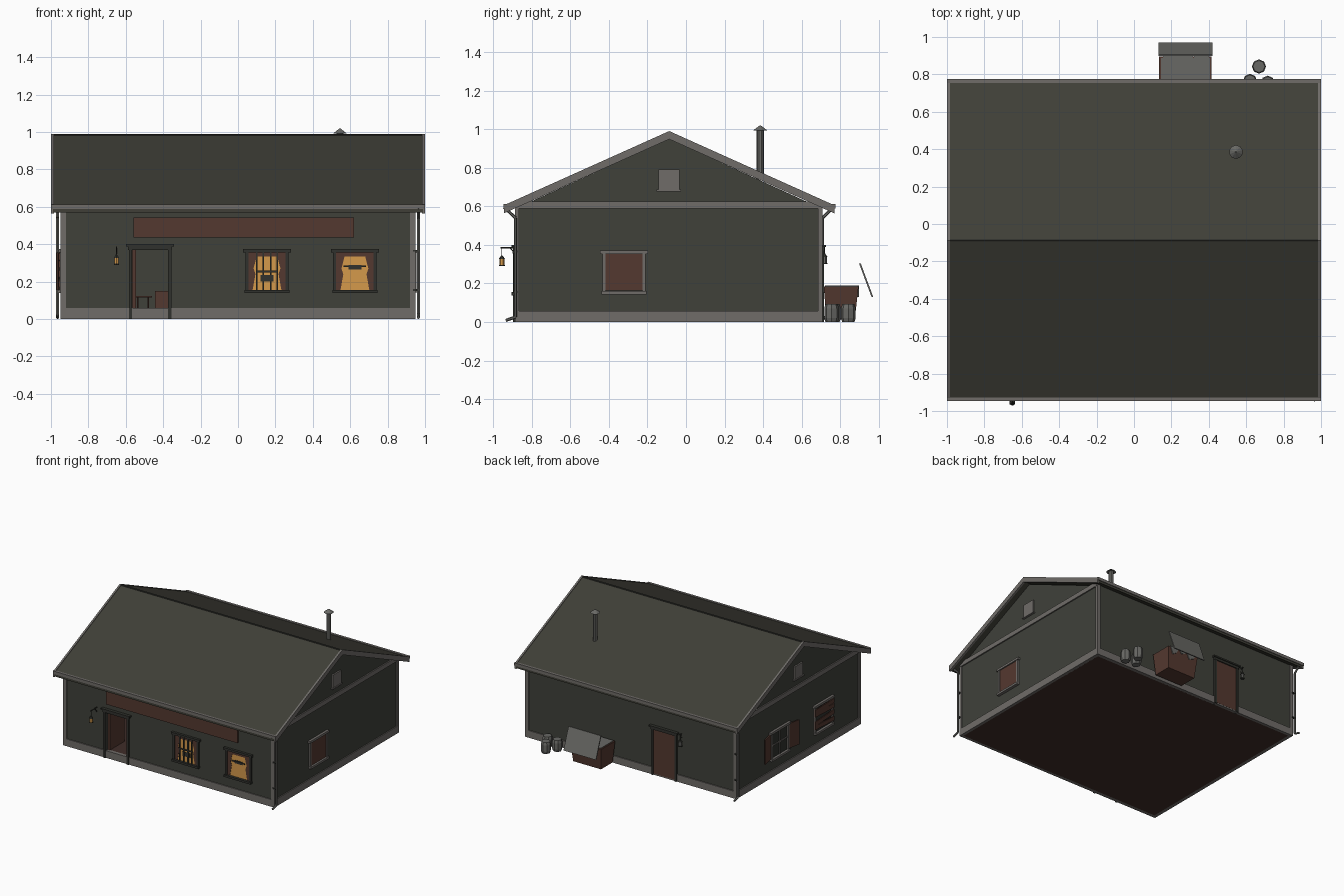
import bpy, bmesh, math
from mathutils import Vector

cube = bpy.data.objects.get("Cube")
if cube:
    bpy.data.objects.remove(cube, do_unlink=True)


def material(name, rgb):
    m = bpy.data.materials.new(name)
    m.use_nodes = True
    m.diffuse_color = (*rgb, 1)
    m.node_tree.nodes["Principled BSDF"].inputs["Base Color"].default_value = (*rgb, 1)
    return m


WALL = material("wall_green_grey", (0.05, 0.052, 0.042))
ROOF = material("roof_olive", (0.05, 0.049, 0.038))
TRIM = material("trim_grey", (0.16, 0.15, 0.14))
DARK = material("dark_frame", (0.03, 0.031, 0.026))
WOOD = material("red_brown_wood", (0.088, 0.04, 0.029))
FLOOR = material("dark_floor", (0.05, 0.026, 0.022))
GLOW = material("amber_glow", (0.66, 0.32, 0.07))
METAL = material("weathered_metal", (0.14, 0.14, 0.13))

# Wall planes: (u along wall, d outward from wall, z)
SIDES = {
    "front": lambda u, d, z: (u, -0.88 - d, z),
    "back": lambda u, d, z: (u, 0.70 + d, z),
    "left": lambda u, d, z: (0.94 + d, u, z),
    "right": lambda u, d, z: (-0.94 - d, u, z),
}


def finish(name, bm, mat):
    bmesh.ops.recalc_face_normals(bm, faces=bm.faces)
    me = bpy.data.meshes.new(name)
    bm.to_mesh(me)
    bm.free()
    me.materials.append(mat)
    ob = bpy.data.objects.new(name, me)
    bpy.context.collection.objects.link(ob)
    return ob


def plate(name, side, pts, d0, d1, mat):
    """Extrude a (u, z) outline outward from a wall."""
    bm = bmesh.new()
    f = SIDES[side]
    a = [bm.verts.new(f(u, d0, z)) for u, z in pts]
    b = [bm.verts.new(f(u, d1, z)) for u, z in pts]
    bm.faces.new(a)
    bm.faces.new(b)
    for i in range(len(pts)):
        j = (i + 1) % len(pts)
        bm.faces.new((a[i], a[j], b[j], b[i]))
    return finish(name, bm, mat)


def rect(name, side, u0, u1, z0, z1, d0, d1, mat):
    return plate(name, side, [(u0, z0), (u1, z0), (u1, z1), (u0, z1)], d0, d1, mat)


def box(name, x0, x1, y0, y1, z0, z1, mat):
    return rect(name, "back", x0, x1, z0, z1, y0 - 0.70, y1 - 0.70, mat)


def rod(name, p, q, r, mat, sides=6, r2=None):
    p, q = Vector(p), Vector(q)
    bm = bmesh.new()
    bmesh.ops.create_cone(bm, cap_ends=True, segments=sides, radius1=r,
                          radius2=r if r2 is None else r2, depth=(q - p).length)
    rot = (q - p).to_track_quat("Z", "Y").to_matrix().to_4x4()
    bm.transform(rot)
    bmesh.ops.translate(bm, verts=bm.verts, vec=(p + q) / 2)
    return finish(name, bm, mat)


# Foundation, floor and walls
for s, a, b in (("front", -0.94, 0.94), ("back", -0.94, 0.94),
                ("left", -0.88, 0.70), ("right", -0.88, 0.70)):
    rect(s + "_foundation", s, a, b, 0, 0.058, -0.02, 0.008, TRIM)
box("floor", -0.925, 0.925, -0.865, 0.685, 0, 0.055, FLOOR)
rect("front_wall_right", "front", -0.94, -0.565, 0.05, 0.6, -0.02, 0, WALL)
rect("front_wall_left", "front", -0.375, 0.94, 0.05, 0.6, -0.02, 0, WALL)
rect("front_wall_over_door", "front", -0.565, -0.375, 0.375, 0.6, -0.02, 0, WALL)
rect("back_wall", "back", -0.94, 0.94, 0.05, 0.6, -0.02, 0, WALL)
gable = [(-0.88, 0.05), (0.70, 0.05), (0.70, 0.59), (-0.087, 0.95), (-0.88, 0.59)]
for s in ("left", "right"):
    plate(s + "_gable_wall", s, gable, -0.02, 0, WALL)
    rect(s + "_gable_band", s, -0.88, 0.70, 0.588, 0.625, 0, 0.01, TRIM)
    rect(s + "_gable_vent", s, -0.143, -0.035, 0.685, 0.79, 0, 0.012, TRIM)
    rect(s + "_vent_sill", s, -0.152, -0.026, 0.677, 0.687, 0, 0.018, TRIM)
for x in (-1, 1):
    for y0, y1 in ((-0.888, -0.865), (0.685, 0.708)):
        box("corner_board", min(x * 0.92, x * 0.948), max(x * 0.92, x * 0.948), y0, y1, 0, 0.6, TRIM)


# Roof slab with rake trim, ridge and gutters
def chevron(up, thick):
    top = [(-0.945, 0.6 + up), (-0.087, 0.985 + up), (0.77, 0.6 + up)]
    return top + [(y, z - thick) for y, z in reversed(top)]


plate("roof", "left", chevron(0, 0.03), -1.93, 0.05, ROOF)
plate("left_rake", "left", chevron(0.005, 0.042), 0.045, 0.06, TRIM)
plate("right_rake", "right", chevron(0.005, 0.042), 0.045, 0.06, TRIM)
rod("ridge_cap", (-0.985, -0.087, 0.982), (0.985, -0.087, 0.982), 0.008, DARK)
for n, y0, y1 in (("front", -0.947, -0.928), ("back", 0.755, 0.775)):
    box(n + "_gutter", -1, 1, y0, y1, 0.588, 0.612, TRIM)

# Stove pipe
rod("stove_pipe", (0.545, 0.385, 0.74), (0.545, 0.385, 0.995), 0.019, METAL, 10)
rod("stove_pipe_cap", (0.545, 0.385, 0.993), (0.545, 0.385, 1.018), 0.037, METAL, 10, 0.004)

# Downpipes on two opposite corners
for x, y, s in ((0.965, -0.885, -1), (-0.965, 0.708, 1)):
    path = [(x, y + s * 0.058, 0.595), (x, y, 0.54), (x, y, 0.025), (x, y + s * 0.05, 0.008)]
    for p, q in zip(path, path[1:]):
        rod("downpipe", p, q, 0.008, METAL)
    for z in (0.15, 0.36):
        box("pipe_clamp", min(x, x * 0.97), max(x, x * 0.97), y - 0.01, y + 0.01, z, z + 0.01, DARK)

# Sign board
rect("sign_board", "front", -0.56, 0.62, 0.437, 0.543, 0, 0.012, WOOD)


# Door surrounds
def door_frame(side, c):
    for u in (c - 0.105, c + 0.105):
        rect(side + "_door_post", side, u - 0.009, u + 0.009, 0, 0.372, -0.02, 0.016, DARK)
    rect(side + "_door_lintel", side, c - 0.118, c + 0.118, 0.37, 0.39, 0, 0.018, DARK)
    rect(side + "_door_cap", side, c - 0.128, c + 0.128, 0.388, 0.4, 0, 0.026, DARK)


door_frame("front", -0.47)
door_frame("back", -0.30)
rect("back_door", "back", -0.398, -0.202, 0.01, 0.372, 0, 0.009, WOOD)
box("open_front_door", -0.563, -0.545, -0.865, -0.68, 0.058, 0.37, WOOD)

# Table and crate inside
box("table_top", -0.56, -0.46, -0.45, -0.3, 0.115, 0.123, WOOD)
for x in (-0.535, -0.48):
    rod("table_leg", (x, -0.37, 0.05), (x, -0.37, 0.117), 0.005, WOOD)
box("inside_crate", -0.445, -0.36, -0.4, -0.3, 0.05, 0.15, WOOD)


# Window frames: shared by all walls
def window_frame(side, c, mat, w=0.108, z0=0.155, z1=0.355):
    for u in (c - w, c + w):
        rect("window_post", side, u - 0.008, u + 0.008, z0, z1, 0, 0.014, mat)
    rect("window_sill", side, c - w - 0.012, c + w + 0.012, z0 - 0.017, z0, 0, 0.024, mat)
    rect("window_head", side, c - w - 0.02, c + w + 0.02, z1, z1 + 0.018, 0, 0.02, mat)


# Lit front windows with curtains
for c, bars in ((0.155, (-0.055, -0.02, 0.02, 0.055)), (0.625, ())):
    window_frame("front", c, DARK)
    rect("lit_pane", "front", c - 0.1, c + 0.1, 0.155, 0.355, 0, 0.003, GLOW)
    for s in (-1, 1):
        outline = [(0.1, 0.155), (0.077, 0.155), (0.062, 0.24), (0.072, 0.27),
                   (0.055, 0.335), (0.02, 0.335), (0.02, 0.355), (0.1, 0.355)]
        plate("curtain", "front", [(c + s * u, z) for u, z in outline], 0.003, 0.006, WOOD)
    rect("curtain_rail", "front", c - 0.1, c + 0.1, 0.333, 0.355, 0.002, 0.007, WOOD)
    for u in bars:
        rect("window_bar", "front", c + u - 0.005, c + u + 0.005, 0.155, 0.355, 0.008, 0.014, DARK)
    rect("window_crossbar", "front", c - 0.06, c + 0.06, 0.25 if bars else 0.277,
         0.26 if bars else 0.286, 0.007, 0.012, DARK)
    rect("lit_object", "front", c - 0.035, c + 0.035, 0.2 if bars else 0.265,
         0.235 if bars else 0.29, 0.003, 0.006, DARK)

# Boarded window on the left wall
rect("left_window_board", "left", -0.43, -0.215, 0.162, 0.355, 0, 0.01, WOOD)
window_frame("left", -0.322, TRIM, 0.104, 0.16, 0.352)

# Right wall: shuttered window and planked window
for c in (0.15, -0.41):
    window_frame("right", c, TRIM)
    rect("dark_pane", "right", c - 0.1, c + 0.1, 0.155, 0.355, 0, 0.004, DARK)
rect("window_mullion", "right", 0.144, 0.156, 0.155, 0.355, 0.004, 0.01, TRIM)
rect("window_crossbar", "right", 0.05, 0.25, 0.25, 0.26, 0.004, 0.01, TRIM)
for s in (-1, 1):
    bm_shutter = rect("open_shutter", "right", -0.1, 0, 0.155, 0.355, 0, 0.009, WOOD)
    for v in bm_shutter.data.vertices:
        t = -v.co.y
        v.co.y = 0.15 + s * (0.118 + t)
        v.co.x -= t * 0.22
    if s > 0:
        bm_shutter.data.flip_normals()
for z, tilt in ((0.17, 0.012), (0.225, -0.012), (0.275, 0.01), (0.315, -0.006)):
    plate("window_plank", "right", [(-0.53, z), (-0.29, z + tilt), (-0.29, z + tilt + 0.034),
                                    (-0.53, z + 0.034)], 0.012, 0.02, WOOD)


# Wall lanterns
def lantern(side, u, reach, z, glow):
    f = SIDES[side]
    rod("lantern_arm", f(u, 0, z + 0.095), f(u, reach + 0.008, z + 0.095), 0.004, DARK)
    rod("lantern_brace", f(u, 0, z + 0.06), f(u, reach * 0.45, z + 0.095), 0.003, DARK)
    rod("lantern_hook", f(u, reach, z + 0.05), f(u, reach, z + 0.095), 0.002, DARK)
    rod("lantern_base", f(u, reach, z), f(u, reach, z + 0.006), 0.016, DARK)
    rod("lantern_glass", f(u, reach, z + 0.006), f(u, reach, z + 0.038), 0.013, glow)
    rod("lantern_cap", f(u, reach, z + 0.036), f(u, reach, z + 0.054), 0.017, DARK, 6, 0.004)


lantern("front", -0.65, 0.075, 0.29, GLOW)
lantern("back", -0.45, 0.018, 0.3, METAL)

# Waste bin with tapered sides, refuse and propped lid
waste_bin = box("waste_bin", 0.135, 0.415, 0.715, 0.895, 0.012, 0.185, WOOD)
for v in waste_bin.data.vertices:
    if v.co.z < 0.1:
        v.co.x += 0.015 if v.co.x < 0.27 else -0.015
        v.co.y += 0.012 if v.co.y < 0.8 else -0.02
box("bin_refuse", 0.145, 0.405, 0.72, 0.888, 0.18, 0.189, METAL)
for u, w, drop in ((0.2, 0.045, 0.05), (0.28, 0.035, 0.03), (0.36, 0.04, 0.06)):
    plate("draped_rag", "back", [(u - w, 0.19), (u + w, 0.19), (u + w / 3, 0.19 - drop),
                                 (u - w / 2, 0.19 - drop * 0.7)], 0.188, 0.198, METAL)
lid = box("bin_lid", 0.13, 0.42, 0.962, 0.971, 0.13, 0.302, METAL)
for v in lid.data.vertices:
    if v.co.z > 0.2:
        v.co.y -= 0.064

# Barrels
for x, y in ((0.668, 0.842), (0.62, 0.765), (0.715, 0.755)):
    rod("barrel_base", (x, y, 0), (x, y, 0.02), 0.032, METAL, 8, 0.038)
    rod("barrel_body", (x, y, 0.02), (x, y, 0.07), 0.038, METAL, 8)
    rod("barrel_top", (x, y, 0.07), (x, y, 0.092), 0.038, METAL, 8, 0.032)
